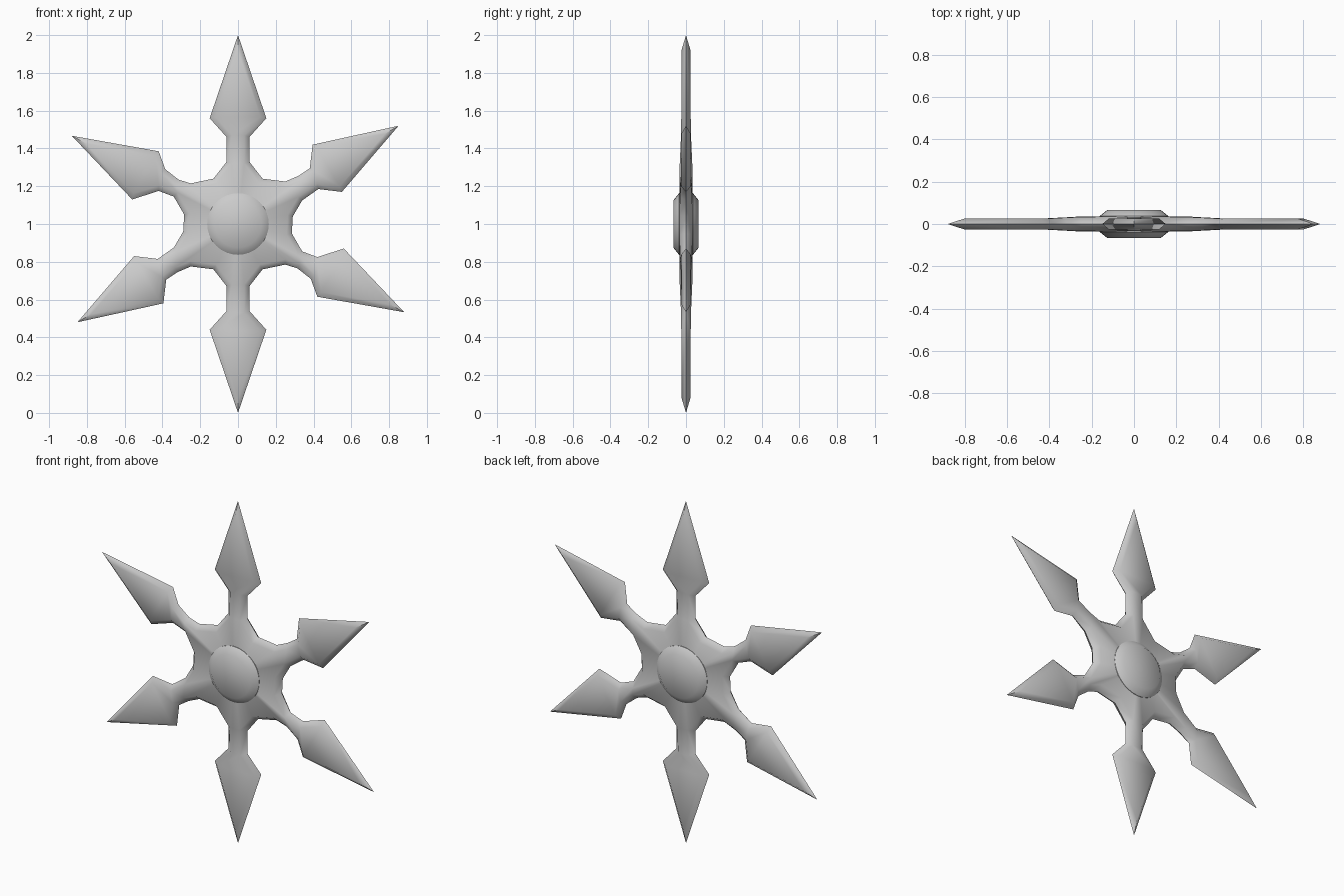
import bpy, bmesh
from math import hypot
from mathutils import Vector

if "Cube" in bpy.data.objects:
    bpy.data.objects.remove(bpy.data.objects["Cube"])

# Half outline, clockwise from the top arm, relative to the hub centre (x, z).
# Each arm: root, neck, shoulder, tip, shoulder, neck, root, then two valley points.
HALF = [
    (-.06, .33), (-.06, .46), (-.15, .56), (0, 1), (.15, .56), (.06, .46), (.06, .33),
    (.13, .24), (.25, .225),
    (.32, .255), (.38, .295), (.395, .42), (.85, .52), (.55, .17), (.425, .185), (.34, .125),
    (.29, .04), (.285, -.05),
    (.34, -.145), (.42, -.175), (.56, -.13), (.88, -.467), (.42, -.385), (.385, -.29), (.315, -.235),
    (.25, -.215), (.13, -.24),
]
OUT = [Vector(p) for p in HALF] + [-Vector(p) for p in HALF]
N = len(OUT)
CZ = 1.0


def inset(i, d):
    """Mitred inward offset of outline point i."""
    a, p, b = OUT[i - 1], OUT[i], OUT[(i + 1) % N]
    e1, e2 = (p - a).normalized(), (b - p).normalized()
    n1, n2 = Vector((e1.y, -e1.x)), Vector((e2.y, -e2.x))
    return p + (n1 + n2) * d / (1 + n1.dot(n2))


def thickness(p):
    """Thicker at the body, thinner along the blades."""
    t = min(max((hypot(p.x, p.y) - .28) / .22, 0), 1)
    return .035 - .010 * t


def finish(name, bm, angle):
    bmesh.ops.recalc_face_normals(bm, faces=bm.faces)
    me = bpy.data.meshes.new(name)
    bm.to_mesh(me)
    bm.free()
    ob = bpy.data.objects.new(name, me)
    bpy.context.collection.objects.link(ob)
    bpy.context.view_layer.objects.active = ob
    ob.select_set(True)
    bpy.ops.object.shade_smooth_by_angle(angle=angle)
    ob.select_set(False)
    return ob


# Six-armed throwing star: sharp rim with bevels up to both flat sides
bm = bmesh.new()
rim = [bm.verts.new((p.x, 0, CZ + p.y)) for p in OUT]
for side in (-1, 1):
    ring = []
    for i in range(N):
        q = inset(i, .027)
        ring.append(bm.verts.new((q.x, side * thickness(q), CZ + q.y)))
    for i in range(N):
        j = (i + 1) % N
        bm.faces.new((rim[i], rim[j], ring[j], ring[i]))
    centre = bm.verts.new((0, side * .035, CZ))
    for k in range(0, N, 9):
        v = [ring[(k + i) % N] for i in range(10)]
        bm.faces.new((v[2], v[3], v[4]))
        bm.faces.new((v[1], v[2], v[4], v[5]))
        bm.faces.new((v[0], v[1], v[5], v[6]))
        bm.faces.new((centre, v[0], v[6]))
        for a, b in ((6, 7), (7, 8), (8, 9)):
            bm.faces.new((centre, v[a], v[b]))
finish("throwing_star", bm, 1.1)

# Round hub boss with chamfered rims on both sides
for name, side in (("hub_front", -1), ("hub_back", 1)):
    bm = bmesh.new()
    rings = []
    for r, y in ((.163, 0), (.163, .037), (.125, .067)):
        c = bmesh.ops.create_circle(bm, segments=32, radius=r)["verts"]
        for v in c:
            v.co = (v.co.x, side * y, CZ + v.co.y)
        rings.append(c)
    for a, b in zip(rings, rings[1:]):
        for i in range(32):
            j = (i + 1) % 32
            bm.faces.new((a[i], a[j], b[j], b[i]))
    bm.faces.new(rings[-1])
    bm.faces.new(rings[0])
    finish(name, bm, .8)
